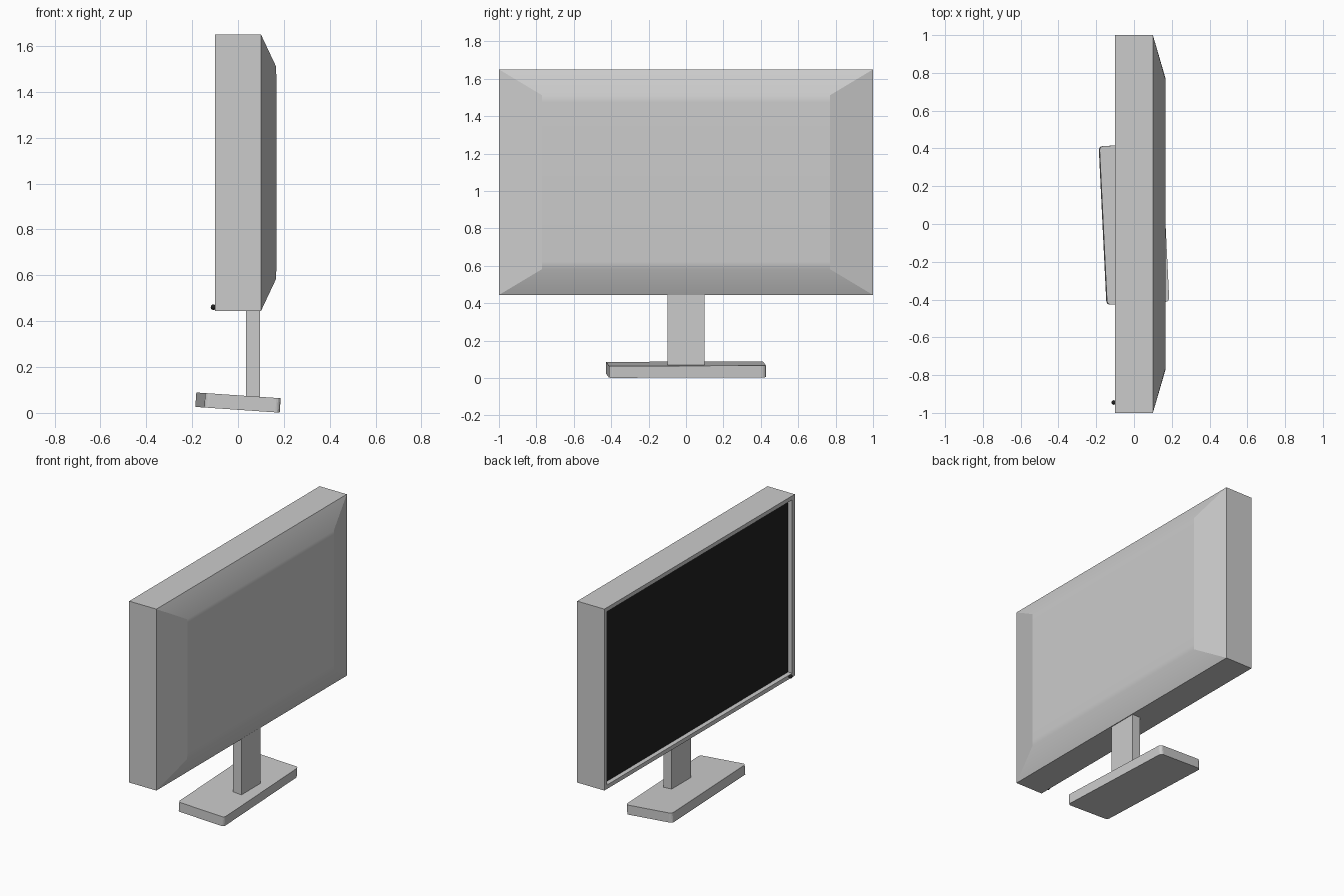
import bpy, bmesh
from math import radians
from mathutils import Matrix, Vector

old = bpy.data.objects.get("Cube")
if old:
    bpy.data.objects.remove(old, do_unlink=True)


def material(name, value):
    m = bpy.data.materials.new(name)
    m.use_nodes = True
    colour = (value, value, value, 1)
    m.diffuse_color = colour
    m.node_tree.nodes["Principled BSDF"].inputs["Base Color"].default_value = colour
    return m


grey = material("grey_plastic", 0.6)
black = material("black_glass", 0.015)


def finish(bm, name, *mats):
    bmesh.ops.recalc_face_normals(bm, faces=bm.faces)
    mesh = bpy.data.meshes.new(name)
    bm.to_mesh(mesh)
    bm.free()
    for m in mats:
        mesh.materials.append(m)
    ob = bpy.data.objects.new(name, mesh)
    bpy.context.collection.objects.link(ob)
    return ob


def box(size, centre):
    bm = bmesh.new()
    bmesh.ops.create_cube(bm, size=1)
    bmesh.ops.scale(bm, vec=size, verts=bm.verts)
    bmesh.ops.translate(bm, vec=centre, verts=bm.verts)
    return bm


MID, HALF = 1.047, 0.603   # panel centre height and half height

# Housing: rectangular shell with a recessed screen on the -x side
bm = box((0.2, 2, 2 * HALF), (0, 0, MID))
bm.faces.ensure_lookup_table()
front = min(bm.faces, key=lambda f: f.calc_center_median().x)
rear = max(bm.faces, key=lambda f: f.calc_center_median().x)
bmesh.ops.delete(bm, geom=[rear], context='FACES_ONLY')
bmesh.ops.inset_region(bm, faces=[front], thickness=0.038)
recess = bmesh.ops.extrude_discrete_faces(bm, faces=[front])["faces"][0]
bmesh.ops.translate(bm, vec=(0.03, 0, 0), verts=recess.verts)
recess.material_index = 1

# Tapered rear cover: softly rounded top and bottom, crisp flat ends
half_profile = [(0.1, 1, HALF), (0.165, 0.77, 0.465), (0.167, 0.77, 0.425)]
profile = half_profile + [(x, y, -z) for x, y, z in reversed(half_profile)]
sides = [[bm.verts.new((x, s * y, MID + z)) for x, y, z in profile] for s in (-1, 1)]
for i in range(len(profile) - 1):
    f = bm.faces.new((sides[0][i], sides[1][i], sides[1][i + 1], sides[0][i + 1]))
    f.smooth = True
for side in sides:
    bm.faces.new(side)
bmesh.ops.remove_doubles(bm, verts=bm.verts, dist=0.0005)
finish(bm, "monitor_housing", grey, black)

# Stand post
finish(box((0.06, 0.2, 0.42), (0.065, 0, 0.26)), "stand_post", grey)

# Stand base: rounded slab, slightly turned and tilted
bm = box((0.33, 0.84, 0.063), (0, 0, 0))
upright = [e for e in bm.edges if abs(e.verts[0].co.z - e.verts[1].co.z) > 0.01]
bmesh.ops.bevel(bm, geom=upright, offset=0.02, segments=4, profile=0.5, affect='EDGES')
turn = Matrix.Rotation(radians(3.9), 4, 'Y') @ Matrix.Rotation(radians(2.8), 4, 'Z')
bmesh.ops.transform(bm, matrix=Matrix.Translation((0, 0, 0.045)) @ turn, verts=bm.verts)
finish(bm, "stand_base", grey)

# Power button on the lower bezel
bm = bmesh.new()
bmesh.ops.create_uvsphere(bm, u_segments=16, v_segments=10, radius=0.012)
bmesh.ops.translate(bm, vec=Vector((-0.107, -0.945, 0.461)), verts=bm.verts)
for f in bm.faces:
    f.smooth = True
finish(bm, "power_button", black)
